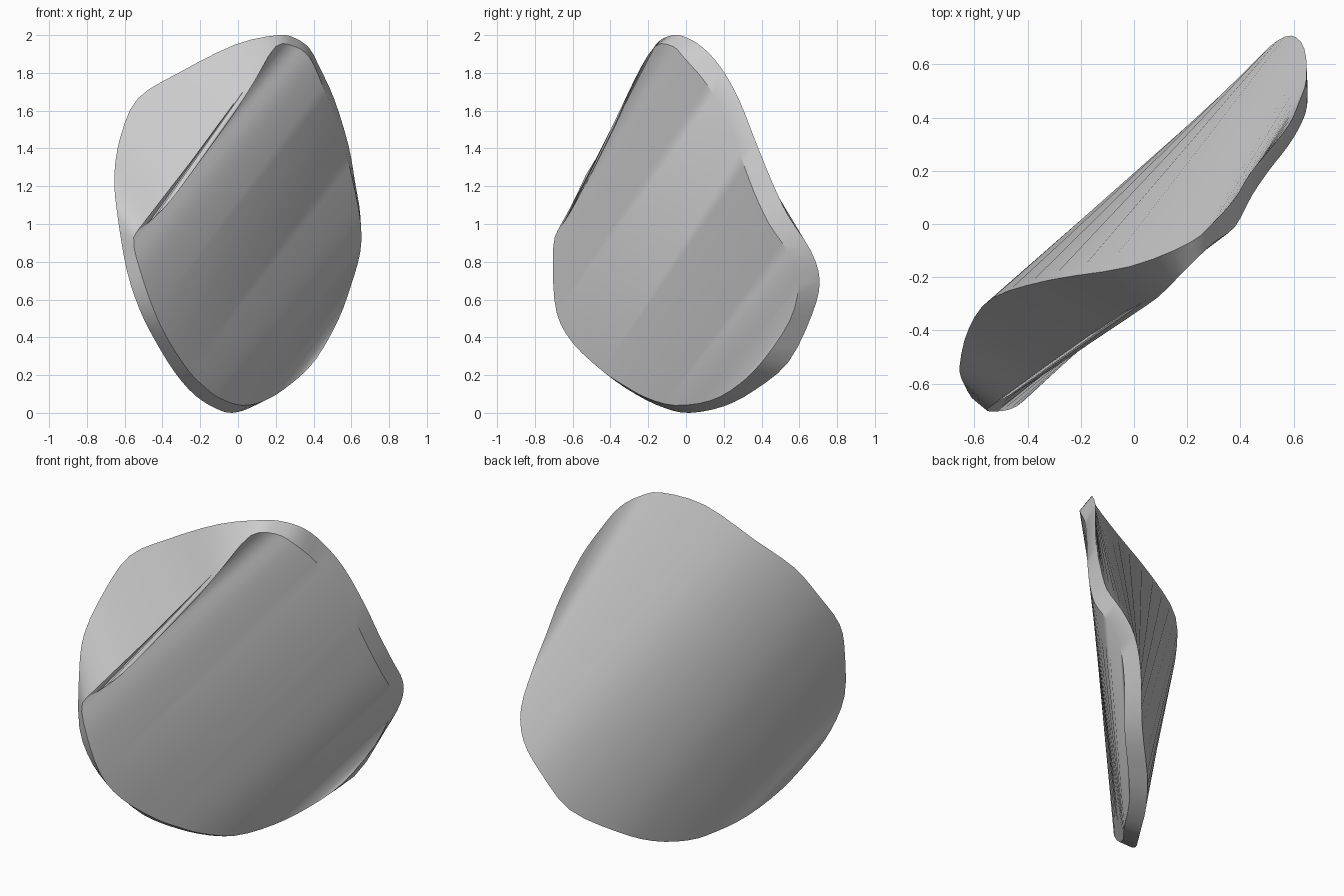
import bpy, bmesh
from mathutils import Vector

if "Cube" in bpy.data.objects:
    bpy.data.objects.remove(bpy.data.objects["Cube"])

# Rim curves of the warped chip, clockwise from the top
back_rim = [(.21, -.07, 2.0), (.30, .007, 1.985), (.378, .094, 1.93), (.434, .187, 1.825),
            (.51, .28, 1.66), (.584, .375, 1.42), (.62, .457, 1.22), (.648, .543, 1.04),
            (.64, .66, .86), (.59, .708, .70), (.51, .667, .52), (.397, .543, .27),
            (.21, .363, .12), (.08, .2, .035), (-.03, .02, 0), (-.12, -.11, .025),
            (-.23, -.26, .095), (-.335, -.43, .215), (-.44, -.56, .385), (-.52, -.64, .545),
            (-.59, -.67, .76), (-.64, -.60, 1.06), (-.655, -.53, 1.26), (-.62, -.39, 1.47),
            (-.53, -.277, 1.665), (-.315, -.21, 1.80), (-.015, -.16, 1.95)]
front_rim = [(.2, -.165, 1.94), (.30, -.07, 1.94), (.38, -.01, 1.88), (.445, .11, 1.74),
             (.514, .21, 1.56), (.573, .285, 1.37), (.62, .36, 1.17), (.65, .44, 1.0),
             (.647, .54, .85), (.60, .594, .68), (.53, .55, .49), (.41, .41, .28),
             (.276, .28, .15), (.143, .13, .065), (.02, -.06, .04), (-.10, -.21, .08),
             (-.18, -.32, .14), (-.26, -.44, .22), (-.36, -.6, .37), (-.44, -.685, .53),
             (-.52, -.705, .76), (-.552, -.695, .93), (-.47, -.645, 1.01), (-.36, -.58, 1.12),
             (-.21, -.475, 1.32), (-.03, -.355, 1.57), (.09, -.275, 1.76)]
STEPS = 3


def smooth_loop(bm, points):
    """Closed Catmull-Rom curve through the points, as vertices."""
    p = [Vector(c) for c in points]
    n, out = len(p), []
    for i in range(n):
        a, b, c, d = p[i - 1], p[i], p[(i + 1) % n], p[(i + 2) % n]
        for s in range(STEPS):
            t = s / STEPS
            co = .5 * (2 * b + (c - a) * t + (2 * a - 5 * b + 4 * c - d) * t ** 2
                       + (3 * b - a - 3 * c + d) * t ** 3)
            out.append(bm.verts.new(co))
    return out


def ruled_sheet(bm, rim, apex):
    """Sheet of straight chords that run across the rim, starting at the apex."""
    n = len(rim)
    apex *= STEPS
    for k in range(n // 2):
        quad = [rim[(apex + d) % n] for d in (-k, k, k + 1, -k - 1)]
        bm.faces.new(quad if k else quad[1:])


# Warped chip: back sheet, front sheet and the rim between them
bm = bmesh.new()
back = smooth_loop(bm, back_rim)
front = smooth_loop(bm, front_rim)
ruled_sheet(bm, back, 4)
ruled_sheet(bm, front, 11)
for i in range(len(back)):
    bm.faces.new((back[i - 1], back[i], front[i], front[i - 1]))
bmesh.ops.recalc_face_normals(bm, faces=bm.faces)
mesh = bpy.data.meshes.new("warped_chip")
bm.to_mesh(mesh)
bm.free()
chip = bpy.data.objects.new("warped_chip", mesh)
bpy.context.collection.objects.link(chip)

grey = bpy.data.materials.new("plain_grey")
grey.diffuse_color = (.6, .6, .6, 1)
grey.use_nodes = True
grey.node_tree.nodes["Principled BSDF"].inputs["Base Color"].default_value = grey.diffuse_color
mesh.materials.append(grey)

bpy.context.view_layer.objects.active = chip
chip.select_set(True)
bpy.ops.object.shade_smooth_by_angle(angle=.6)
